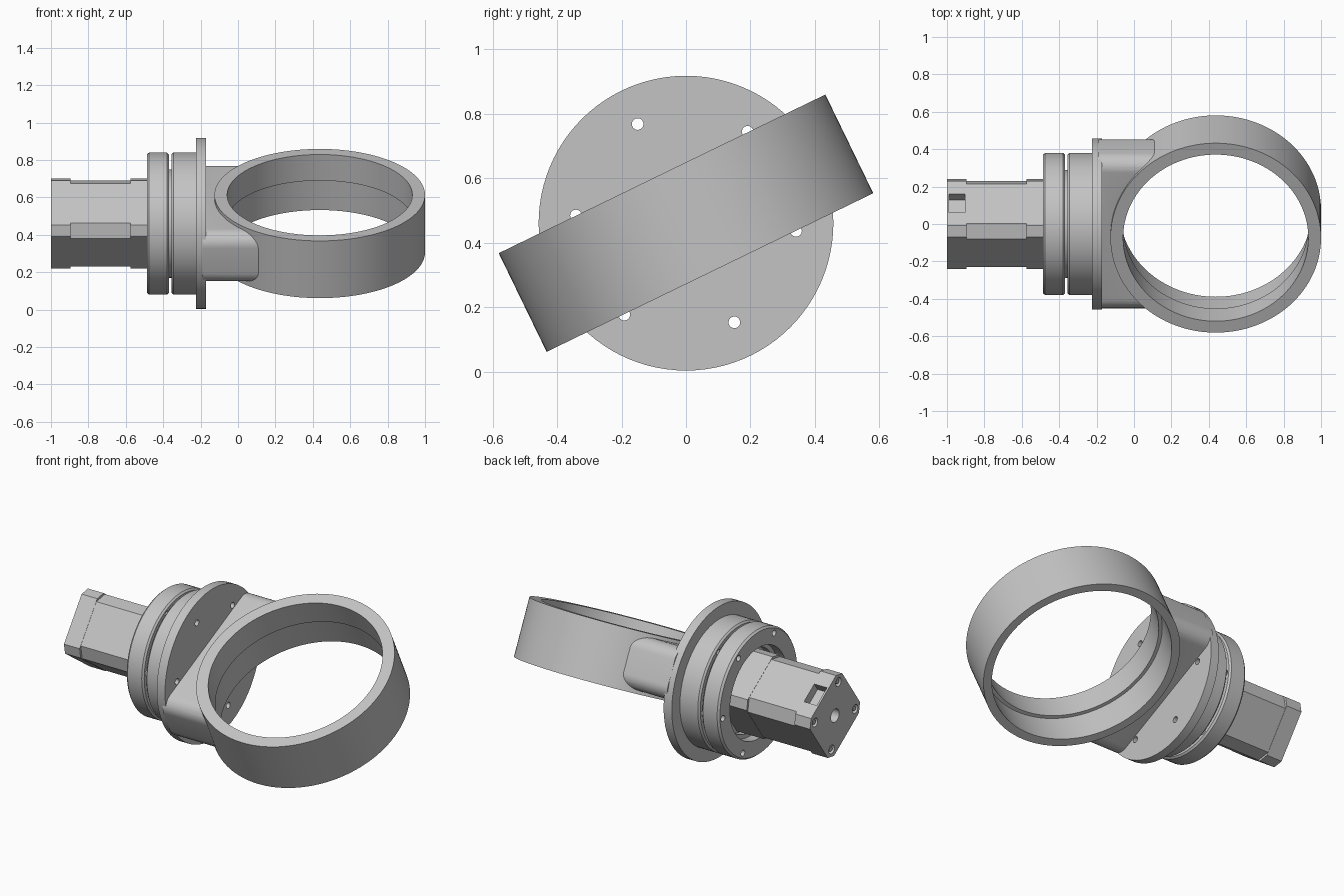
import bpy, bmesh
from math import sin, cos, pi, radians, sqrt
from mathutils import Matrix, Vector

cube = bpy.data.objects.get("Cube")
if cube:
    bpy.data.objects.remove(cube, do_unlink=True)

AXIS_Z = 0.46                  # height of the main axis
TILT = radians(25.9)           # roll of the clamp ring about the main axis
MOTOR_TURN = radians(9.6)      # roll of the motor corners
TO_AXIS = Matrix.Translation((0, 0, AXIS_Z))
ALONG_X = TO_AXIS @ Matrix.Rotation(pi / 2, 4, 'Y')
TILTED = TO_AXIS @ Matrix.Rotation(TILT, 4, 'X')
RING_CENTRE = TILTED @ Matrix.Translation((0.437, 0, 0))

grey = bpy.data.materials.new("machined grey")
grey.use_nodes = True
colour = (0.55, 0.55, 0.55, 1)
grey.diffuse_color = colour
grey.node_tree.nodes["Principled BSDF"].inputs["Base Color"].default_value = colour


def finish(name, bm, matrix):
    bmesh.ops.remove_doubles(bm, verts=bm.verts, dist=1e-5)
    bmesh.ops.transform(bm, matrix=matrix, verts=bm.verts)
    bmesh.ops.recalc_face_normals(bm, faces=bm.faces)
    mesh = bpy.data.meshes.new(name)
    bm.to_mesh(mesh)
    bm.free()
    mesh.materials.append(grey)
    obj = bpy.data.objects.new(name, mesh)
    bpy.context.collection.objects.link(obj)
    return obj


def lathe(name, profile, matrix, steps=96):
    """Spin a closed (radius, height) profile about local z."""
    bm = bmesh.new()
    verts = [bm.verts.new((r, 0, h)) for r, h in profile]
    edges = [bm.edges.new((verts[i - 1], verts[i])) for i in range(len(verts))]
    bmesh.ops.spin(bm, geom=verts + edges, cent=(0, 0, 0), axis=(0, 0, 1),
                   angle=2 * pi, steps=steps, use_merge=True)
    bmesh.ops.dissolve_degenerate(bm, dist=1e-6, edges=bm.edges)
    return finish(name, bm, matrix)


def prism(name, outline, x0, x1, matrix):
    """Extrude a (y, z) outline along x."""
    bm = bmesh.new()
    face = bm.faces.new([bm.verts.new((x0, y, z)) for y, z in outline])
    moved = bmesh.ops.extrude_face_region(bm, geom=[face])["geom"]
    bmesh.ops.translate(bm, vec=(x1 - x0, 0, 0),
                        verts=[v for v in moved if isinstance(v, bmesh.types.BMVert)])
    return finish(name, bm, matrix)


def cylinder(radius, depth, matrix, steps=24):
    bm = bmesh.new()
    bmesh.ops.create_cone(bm, cap_ends=True, segments=steps, radius1=radius,
                          radius2=radius, depth=depth)
    return finish("cutter", bm, matrix)


def cut(obj, cutters):
    for cutter in cutters:
        mod = obj.modifiers.new("cut", 'BOOLEAN')
        mod.operation = 'DIFFERENCE'
        mod.solver = 'EXACT'
        mod.object = cutter
        bpy.context.view_layer.objects.active = obj
        bpy.ops.object.modifier_apply(modifier=mod.name)
        bpy.data.objects.remove(cutter, do_unlink=True)


def on_axis(x, radius, angle):
    """Frame whose z runs along the main axis, at a polar place around it."""
    place = Vector((x, radius * cos(angle), radius * sin(angle)))
    return TO_AXIS @ Matrix.Translation(place) @ Matrix.Rotation(pi / 2, 4, 'Y')


# Clamp ring with a stepped bore
lathe("clamp_ring", [(0.563, -0.17), (0.563, 0.17), (0.495, 0.17), (0.495, 0.015),
                     (0.515, 0.015), (0.515, -0.17)], RING_CENTRE, 128)

# Rounded bracket joining the ring to the mounting disc
outline = []
for i, (sy, sz) in enumerate([(1, 1), (-1, 1), (-1, -1), (1, -1)]):
    for k in range(9):
        a = i * pi / 2 + k * pi / 16
        outline.append((sy * 0.38 + 0.077 * cos(a), sz * 0.073 + 0.077 * sin(a)))
bracket = prism("bracket", outline, -0.19, 0.2, TILTED)
cut(bracket, [cylinder(0.55, 1, RING_CENTRE, 128)])

# Mounting disc and the two grooved flanges, hollow at the motor end
hub = lathe("flanged_hub", [(0, -0.17), (0.457, -0.17), (0.457, -0.225), (0.38, -0.225),
                            (0.38, -0.345), (0.37, -0.355), (0.29, -0.355), (0.29, -0.37),
                            (0.37, -0.37), (0.38, -0.38), (0.38, -0.475), (0.37, -0.487),
                            (0.275, -0.487), (0.275, -0.43), (0.25, -0.43), (0.25, -0.39),
                            (0, -0.39)], ALONG_X)
cut(hub, [cylinder(0.018, 0.6, on_axis(-0.3, 0.342, radians(56 + 60 * k)))
          for k in range(6)])


# Motor: chamfered square sections, with slimmer corners in the middle
def chamfered(reach, half):
    points = []
    for k in range(4):
        a = pi / 2 * (k + 1) + MOTOR_TURN
        for side in (-half, half):
            points.append((reach * cos(a) - side * sin(a), reach * sin(a) + side * cos(a)))
    return points


end_cap = prism("motor_end_cap", chamfered(0.238, 0.031), -1.0, -0.895, TO_AXIS)
prism("motor_body", chamfered(0.225, 0.042), -0.9, -0.57, TO_AXIS)
prism("motor_front_cap", chamfered(0.238, 0.031), -0.575, -0.385, TO_AXIS)

# Shaft hole, corner screw recesses and cable socket in the end cap
cut(end_cap, [cylinder(0.04, 0.12, on_axis(-1, 0, 0))])
cut(end_cap, [cylinder(0.026, 0.05, on_axis(-1, 0.195, MOTOR_TURN + k * pi / 2))
              for k in range(4)])
bm = bmesh.new()
bmesh.ops.create_cube(bm, size=1)
bmesh.ops.scale(bm, vec=(0.085, 0.12, 0.11), verts=bm.verts)
socket = finish("cutter", bm, TO_AXIS @ Matrix.Rotation(MOTOR_TURN - pi / 4, 4, 'X')
                @ Matrix.Translation((-0.946, 0, 0.19)))
cut(end_cap, [socket])

# Screw heads seated in the corner recesses
for k in range(4):
    screw = cylinder(0.014, 0.03, on_axis(-0.98, 0.195, MOTOR_TURN + k * pi / 2), 16)
    screw.name = "corner_screw"

# Smooth the round surfaces, keep edges crisp
bpy.ops.object.select_all(action='DESELECT')
for obj in bpy.context.collection.objects:
    if obj.type == 'MESH' and grey.name in obj.data.materials:
        obj.select_set(True)
        bpy.context.view_layer.objects.active = obj
bpy.ops.object.shade_smooth_by_angle(angle=radians(30))
